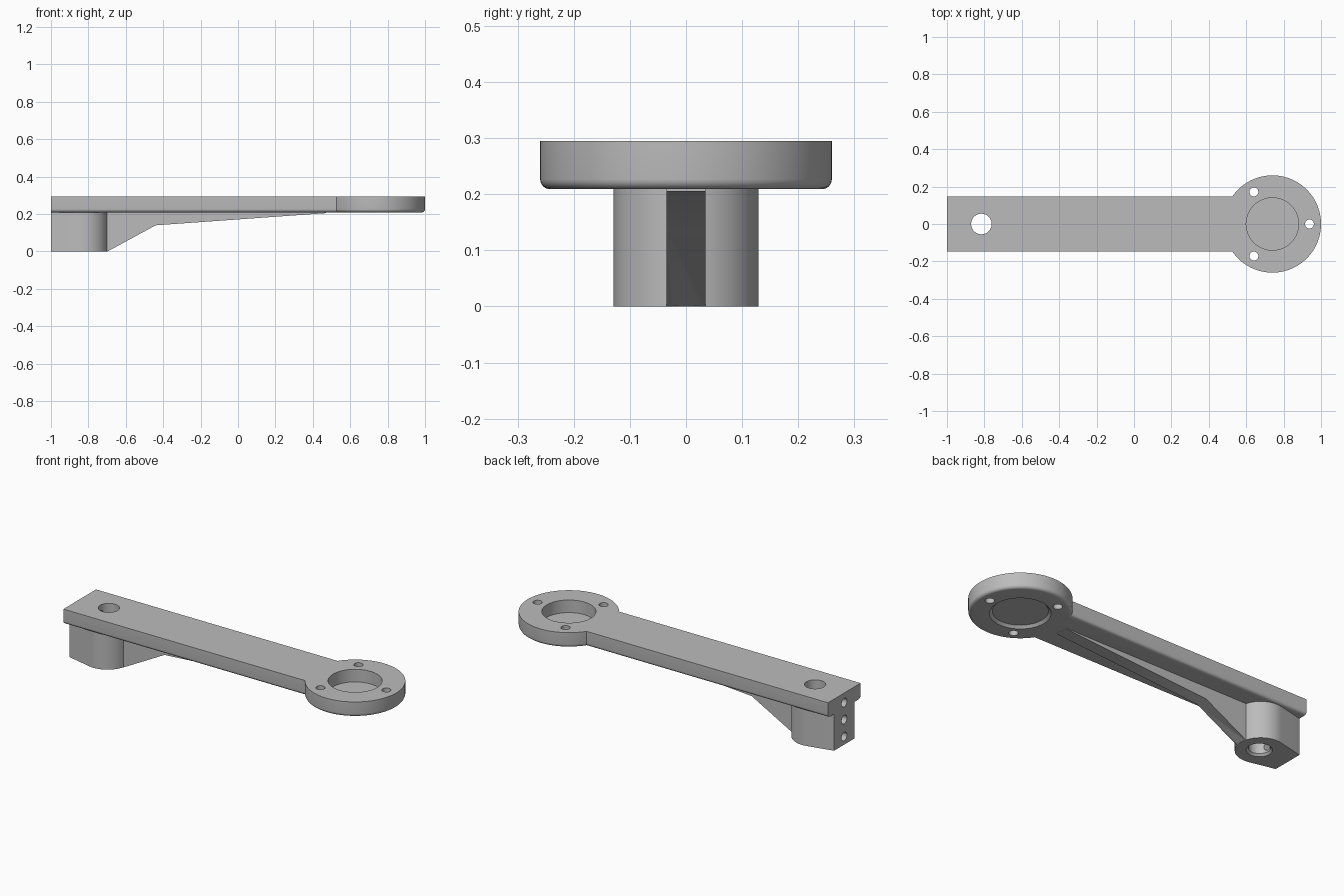
import bpy, bmesh, math
from mathutils import Matrix, Vector

if "Cube" in bpy.data.objects:
    bpy.data.objects.remove(bpy.data.objects["Cube"], do_unlink=True)

TOP, UNDER = 0.295, 0.209           # plate top and underside
RING_X, BORE_X = 0.74, -0.816       # centres of the ring and the shaft bore
ROUND = 0.018                       # underside edge rounding

grey = bpy.data.materials.new("plain_grey")
grey.use_nodes = True
colour = (0.5, 0.5, 0.5, 1)
grey.diffuse_color = colour
grey.node_tree.nodes["Principled BSDF"].inputs["Base Color"].default_value = colour


def finish(bm, name):
    bmesh.ops.recalc_face_normals(bm, faces=bm.faces)
    mesh = bpy.data.meshes.new(name)
    bm.to_mesh(mesh)
    bm.free()
    mesh.materials.append(grey)
    obj = bpy.data.objects.new(name, mesh)
    bpy.context.collection.objects.link(obj)
    return obj


def prism(name, points, sweep):
    """Extrude a closed outline of 3D points along a vector."""
    bm = bmesh.new()
    face = bm.faces.new([bm.verts.new(p) for p in points])
    moved = bmesh.ops.extrude_face_region(bm, geom=[face])["geom"]
    verts = [v for v in moved if isinstance(v, bmesh.types.BMVert)]
    bmesh.ops.translate(bm, verts=verts, vec=Vector(sweep))
    return finish(bm, name)


def lathe(name, profile, x, steps=96):
    """Spin a closed (radius, z) profile around a vertical axis."""
    bm = bmesh.new()
    loops = []
    for i in range(steps):
        a = math.tau * i / steps
        loops.append([bm.verts.new((x + r * math.cos(a), r * math.sin(a), z)) for r, z in profile])
    n = len(profile)
    for i in range(steps):
        p, q = loops[i], loops[(i + 1) % steps]
        for j in range(n):
            k = (j + 1) % n
            bm.faces.new((p[j], q[j], q[k], p[k]))
    return finish(bm, name)


def rod(name, radius, centre, length, along_x=False, end_radius=None, sides=40):
    bm = bmesh.new()
    turn = Matrix.Rotation(math.pi / 2, 4, "Y") if along_x else Matrix()
    bmesh.ops.create_cone(bm, cap_ends=True, segments=sides, radius1=radius,
                          radius2=end_radius or radius, depth=length,
                          matrix=Matrix.Translation(centre) @ turn)
    return finish(bm, name)


def combine(target, other, operation):
    mod = target.modifiers.new(operation.lower(), "BOOLEAN")
    mod.operation, mod.solver, mod.object = operation, "EXACT", other
    bpy.context.view_layer.objects.active = target
    bpy.ops.object.modifier_apply(modifier=mod.name)
    bpy.data.objects.remove(other, do_unlink=True)


def quarter(cx, cz, r, start, end, steps=6):
    angles = [math.radians(start + (end - start) * i / steps) for i in range(steps + 1)]
    return [(cx + r * math.cos(a), cz + r * math.sin(a)) for a in angles]


# Flat arm with rounded lower edges
half = 0.147
section = [(-half, TOP)] + quarter(ROUND - half, UNDER + ROUND, ROUND, 180, 270)
section += quarter(half - ROUND, UNDER + ROUND, ROUND, 270, 360) + [(half, TOP)]
bracket = prism("bracket_arm", [(-1, y, z) for y, z in section], (RING_X + 0.999, 0, 0))

# Round mounting ring: solid disc joined first, opening cut afterwards
rim = 0.26
disc = [(0.05, TOP), (0.05, UNDER)]
disc += quarter(rim - ROUND, UNDER + ROUND, ROUND, 270, 360) + [(rim, TOP)]
combine(bracket, lathe("ring", disc, RING_X), "UNION")

# Clamp boss: round nose tapering back to a narrow end face
nose, radius = [], 0.129
for i in range(41):
    a = math.radians(-102 + 204 * i / 40)
    nose.append((BORE_X - 0.008 + radius * math.cos(a), radius * math.sin(a), 0))
boss = [(-1, -0.092, 0)] + nose + [(-1, 0.092, 0)]
combine(bracket, prism("clamp_boss", boss, (0, 0, UNDER + 0.03)), "UNION")

# Stiffening rib under the arm
rib = [(BORE_X, 0), (-0.698, 0), (-0.44, 0.14), (0.47, 0.205), (0.47, 0.24), (BORE_X, 0.24)]
combine(bracket, prism("rib", [(x, -0.035, z) for x, z in rib], (0, 0.07, 0)), "UNION")

# Ring opening, flared at the underside
opening = 0.14
combine(bracket, rod("opening", opening, (RING_X, 0, 0.25), 0.3, sides=96), "DIFFERENCE")
combine(bracket, rod("opening_flare", opening + 0.016, (RING_X, 0, UNDER + 0.006), 0.016,
                     end_radius=opening, sides=96), "DIFFERENCE")

# Three screw holes around the ring
for i in range(3):
    a = math.tau * i / 3
    spot = (RING_X + 0.198 * math.cos(a), 0.198 * math.sin(a), 0.25)
    combine(bracket, rod("ring_screw_hole", 0.024, spot, 0.3), "DIFFERENCE")

# Shaft bore with a small lower chamfer
combine(bracket, rod("shaft_bore", 0.055, (BORE_X, 0, 0.15), 0.5, sides=64), "DIFFERENCE")
combine(bracket, rod("bore_chamfer", 0.068, (BORE_X, 0, 0.005), 0.014,
                     end_radius=0.055, sides=64), "DIFFERENCE")

# Three set-screw holes from the end face into the bore
for z in (0.046, 0.143, 0.24):
    combine(bracket, rod("set_screw_hole", 0.024, (-0.93, 0, z), 0.22, along_x=True), "DIFFERENCE")

bracket.name = "arm_bracket"
bpy.ops.object.select_all(action="DESELECT")
bracket.select_set(True)
bpy.context.view_layer.objects.active = bracket
bpy.ops.object.shade_smooth_by_angle(angle=math.radians(30))
